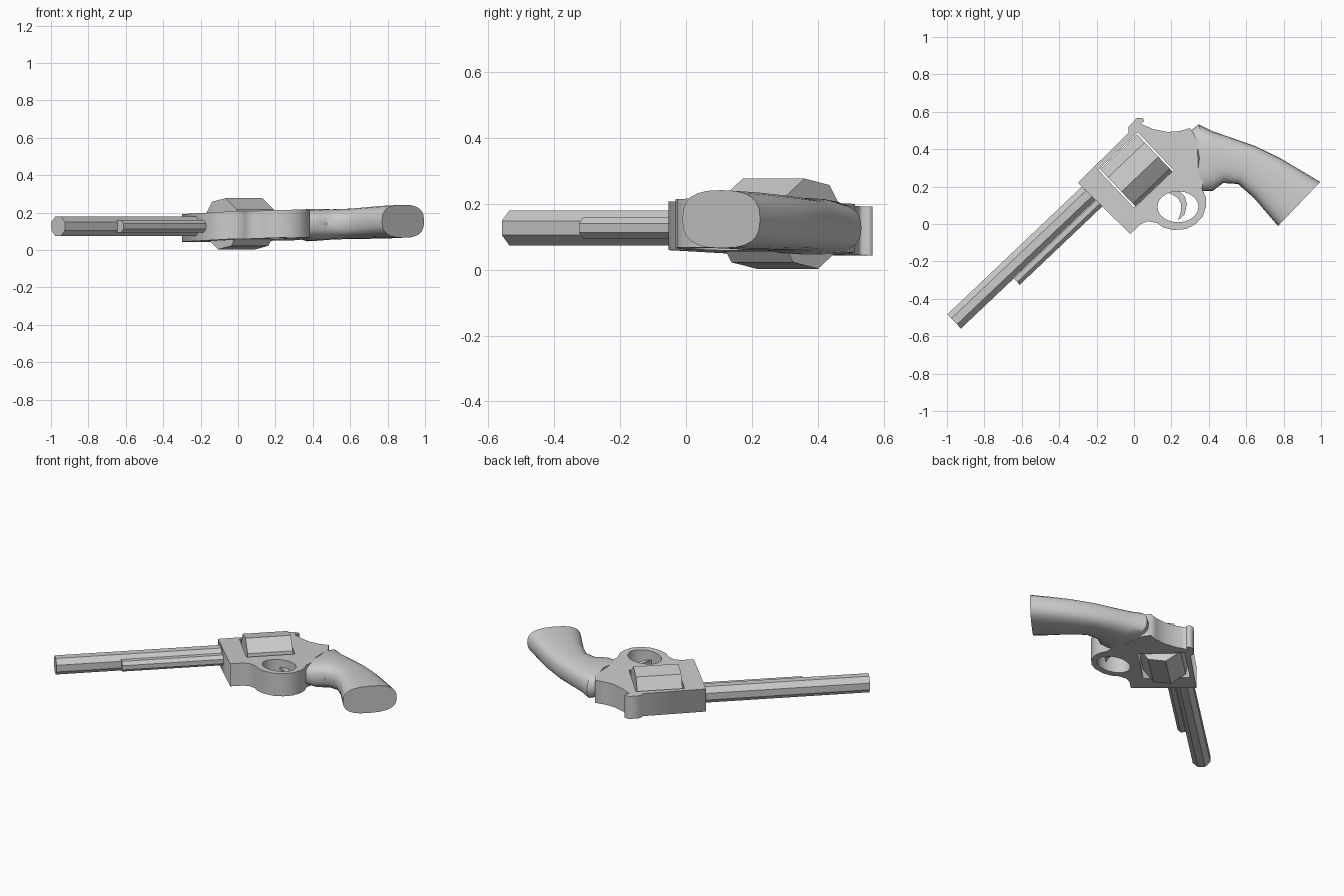
import bpy, bmesh, math
from mathutils import Vector

if "Cube" in bpy.data.objects:
    bpy.data.objects.remove(bpy.data.objects["Cube"])

A = math.radians(43.5)
U = Vector((math.cos(A), math.sin(A), 0))     # along the barrel
N = Vector((math.sin(A), -math.cos(A), 0))    # from the top strap towards the trigger

steel = bpy.data.materials.new("grey_steel")
steel.diffuse_color = (0.6, 0.6, 0.6, 1)
steel.use_nodes = True
steel.node_tree.nodes["Principled BSDF"].inputs["Base Color"].default_value = steel.diffuse_color


def mid_z(p):
    """Height of the tilted middle plane of the gun lying on its side."""
    return 0.118 + 0.04 * (Vector((p[0], p[1], 0)).dot(N) + 0.366)


def finish(name, bm):
    bmesh.ops.remove_doubles(bm, verts=bm.verts, dist=0.0005)
    bmesh.ops.recalc_face_normals(bm, faces=bm.faces)
    me = bpy.data.meshes.new(name)
    bm.to_mesh(me)
    bm.free()
    me.materials.append(steel)
    ob = bpy.data.objects.new(name, me)
    bpy.context.collection.objects.link(ob)
    return ob


def loft(name, rings):
    bm = bmesh.new()
    rows = [[bm.verts.new(p) for p in ring] for ring in rings]
    for a, b in zip(rows, rows[1:]):
        for i in range(len(a)):
            j = (i + 1) % len(a)
            bm.faces.new((a[i], a[j], b[j], b[i]))
    bm.faces.new(rows[0])
    bm.faces.new(rows[-1])
    return finish(name, bm)


def prism(name, u0, u1, n, z, r, phase, sides=8):
    """Faceted rod running along the barrel direction."""
    angles = [math.radians(phase) + math.tau * i / sides for i in range(sides)]
    return loft(name, [[U * u + N * (n + r * math.sin(a)) + Vector((0, 0, z + r * math.cos(a)))
                        for a in angles] for u in (u0, u1)])


def plate(name, outlines, half):
    """Filled outline (later outlines are holes), extruded about the tilted plane."""
    cu = bpy.data.curves.new(name + "_outline", 'CURVE')
    cu.dimensions, cu.fill_mode, cu.extrude = '2D', 'BOTH', half
    for pts in outlines:
        sp = cu.splines.new('POLY')
        sp.points.add(len(pts) - 1)
        for q, p in zip(sp.points, pts):
            q.co = (p[0], p[1], 0, 1)
        sp.use_cyclic_u = True
    tmp = bpy.data.objects.new(name + "_outline", cu)
    bpy.context.collection.objects.link(tmp)
    dg = bpy.context.evaluated_depsgraph_get()
    me = bpy.data.meshes.new_from_object(tmp.evaluated_get(dg))
    bpy.data.objects.remove(tmp)
    bm = bmesh.new()
    bm.from_mesh(me)
    for v in bm.verts:
        v.co.z += mid_z(v.co)
    return finish(name, bm)


# Barrel, ejector rod and cylinder
prism("barrel", -1.056, -0.04, -0.284, 0.127, 0.057, 22.5)
prism("ejector_rod", -0.667, -0.04, -0.218, 0.127, 0.036, 22.5)
prism("cylinder", 0.07, 0.342, -0.20, 0.14, 0.14, 12)

# Frame with hammer, cylinder window and trigger guard
frame = [(-.30, .22), (-.03, .487), (-.03, .52), (.016, .567), (.048, .567), (.053, .55),
         (.037, .535), (.064, .524), (.10, .508), (.18, .492), (.246, .497), (.30, .513),
         (.37, .40), (.37, .24), (.364, .187), (.385, .14), (.385, .096), (.369, .043),
         (.33, 0), (.278, -.027), (.21, -.032), (.16, -.02), (.123, .005), (.075, .015),
         (.037, 0), (-.02, -.053)]
window = [U * u + N * n for u, n in ((.06, -.342), (.352, -.342), (.352, -.062), (.06, -.062))]
guard_hole = [(.235 + .11 * math.cos(t), .092 + .083 * math.sin(t))
              for t in (math.tau * i / 20 for i in range(20))]
plate("frame", [frame, window, guard_hole], 0.074)

# Trigger
plate("trigger", [[(.18, .185), (.235, .185), (.272, .145), (.283, .105), (.27, .05), (.235, .02),
                   (.25, .065), (.252, .105), (.235, .14), (.19, .165)]], 0.025)

# Grip: rounded sections (upper point, lower point, half thickness, bow)
sections = [((.29, .487), (.30, .22), .077, .055), ((.345, .533), (.335, .175), .086, .03),
            ((.417, .497), (.42, .176), .085, .01), ((.524, .46), (.476, .219), .081, 0),
            ((.647, .417), (.556, .214), .081, 0), ((.78, .353), (.642, .139), .085, 0),
            ((.888, .289), (.706, .064), .088, 0), ((.995, .225), (.77, -.011), .088, 0)]
rings = []
for top, low, half, bow in sections:
    a, b = Vector((*top, 0)), Vector((*low, 0))
    ring = []
    for i in range(24):
        t = math.tau * i / 24
        c, s = [math.copysign(abs(f) ** 0.75, f) for f in (math.cos(t), math.sin(t))]
        p = (a + b) / 2 + (a - b) / 2 * c + Vector((bow * (1 - c * c), 0, 0))
        p.z = mid_z(p) + half * s
        ring.append(p)
    rings.append(ring)
grip = loft("grip", rings)
bpy.context.view_layer.objects.active = grip
grip.select_set(True)
bpy.ops.object.shade_smooth_by_angle(angle=math.radians(40))
